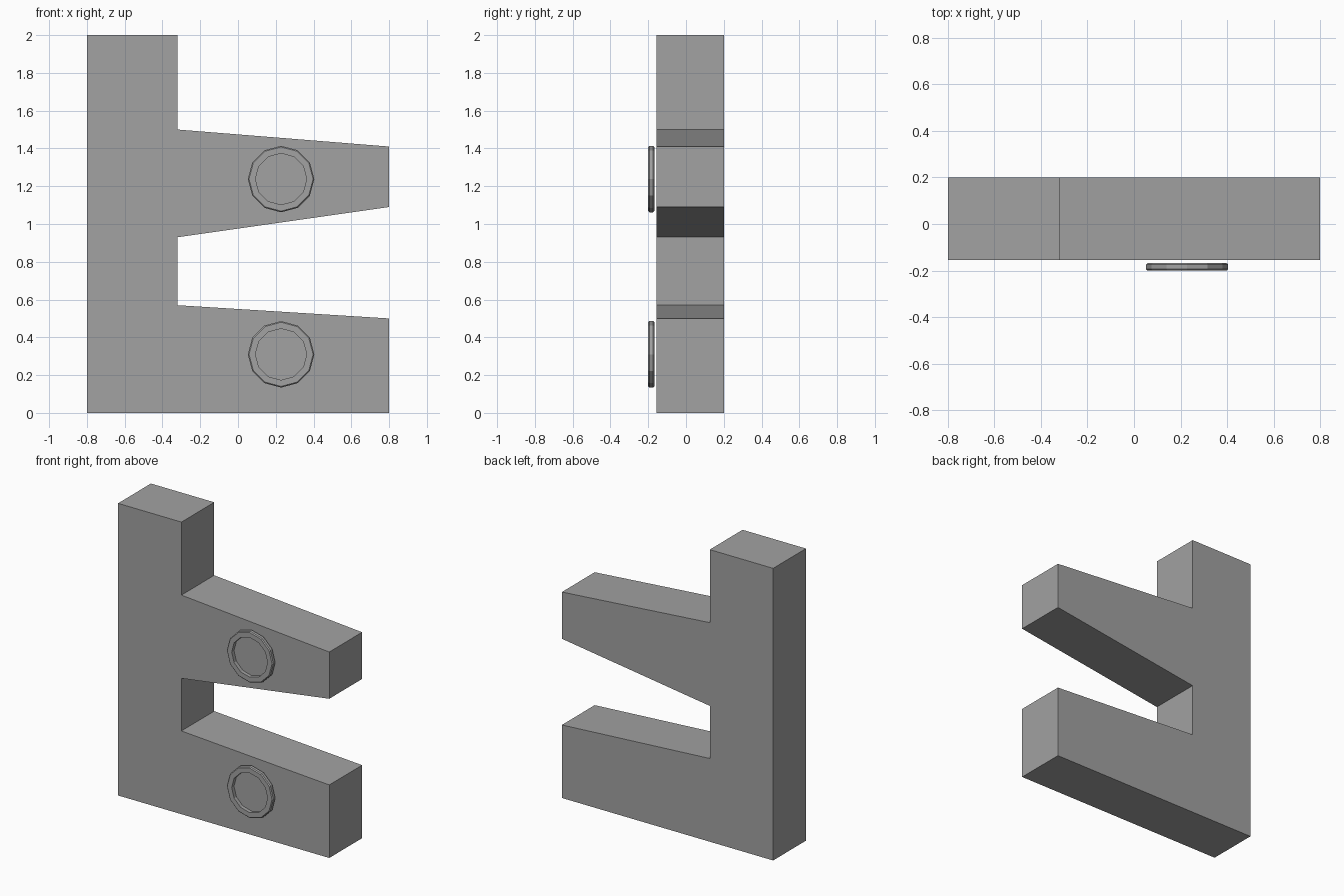
import bpy
import bmesh
from math import radians
from mathutils import Matrix

old = bpy.data.objects.get("Cube")
if old:
    bpy.data.objects.remove(old, do_unlink=True)

GREY = (0.36, 0.36, 0.36, 1.0)
grey = bpy.data.materials.new("plain grey")
grey.use_nodes = True
grey.diffuse_color = GREY
grey.node_tree.nodes["Principled BSDF"].inputs["Base Color"].default_value = GREY


def finish(bm, name):
    """Turn a bmesh into a grey, flat-shaded object."""
    bmesh.ops.recalc_face_normals(bm, faces=bm.faces)
    mesh = bpy.data.meshes.new(name)
    bm.to_mesh(mesh)
    bm.free()
    mesh.materials.append(grey)
    obj = bpy.data.objects.new(name, mesh)
    bpy.context.collection.objects.link(obj)
    return obj


# Upright post with two tapered arms: one outline extruded front to back
FRONT, BACK = -0.155, 0.2
outline = [(-0.8, 0), (0.8, 0), (0.8, 0.5), (-0.32, 0.57), (-0.32, 0.93),
           (0.8, 1.09), (0.8, 1.41), (-0.32, 1.5), (-0.32, 2), (-0.8, 2)]
bm = bmesh.new()
face = bm.faces.new([bm.verts.new((x, FRONT, z)) for x, z in outline])
extruded = bmesh.ops.extrude_face_region(bm, geom=[face])["geom"]
bmesh.ops.translate(bm, vec=(0, BACK - FRONT, 0),
                    verts=[v for v in extruded if isinstance(v, bmesh.types.BMVert)])
finish(bm, "post_with_arms")


def dished_button(name, z):
    """Twelve-sided disc with bevelled rims and a recessed front."""
    bm = bmesh.new()
    place = Matrix.Translation((0.228, -0.184, z)) @ Matrix.Rotation(radians(90), 4, "X")
    bmesh.ops.create_cone(bm, cap_ends=True, segments=12, radius1=0.176,
                          radius2=0.176, depth=0.032, matrix=place)
    rims = [e for e in bm.edges if abs(e.verts[0].co.y - e.verts[1].co.y) < 0.001]
    bmesh.ops.bevel(bm, geom=rims, offset=0.006, segments=1, affect="EDGES")
    bm.normal_update()
    front = min(bm.faces, key=lambda f: f.calc_center_median().y)
    bmesh.ops.inset_region(bm, faces=[front], thickness=0.034)
    floor = bmesh.ops.extrude_discrete_faces(bm, faces=[front])["faces"][0]
    bmesh.ops.translate(bm, verts=floor.verts, vec=(0, 0.025, 0))
    finish(bm, name)


# One button on the front of each arm
dished_button("upper_button", 1.238)
dished_button("lower_button", 0.31)
